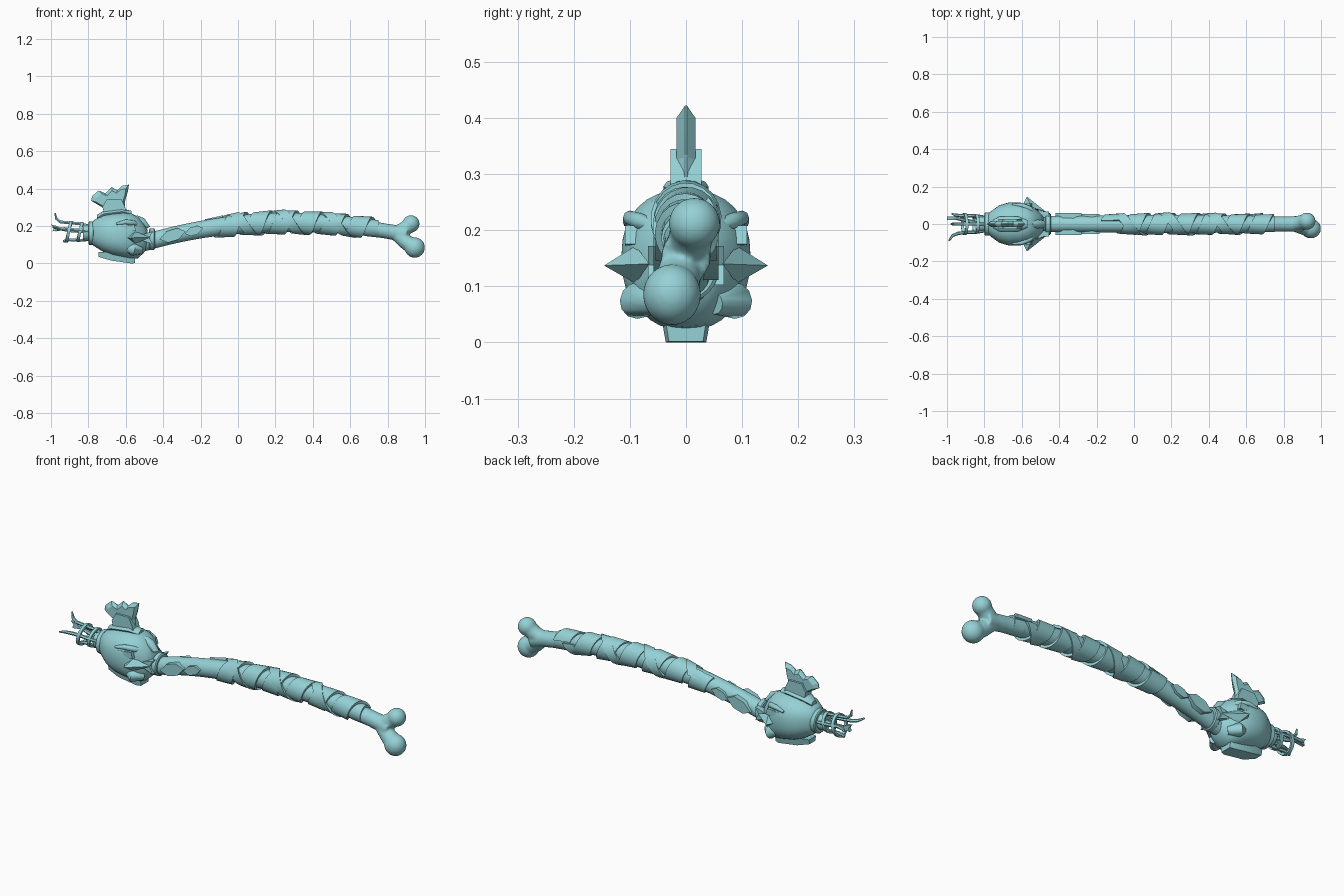
import bpy, bmesh, math
from mathutils import Vector, Matrix

cube = bpy.data.objects.get("Cube")
if cube:
    bpy.data.objects.remove(cube)

TEAL = (0.30, 0.64, 0.67, 1)
mat = bpy.data.materials.new("pale teal")
mat.use_nodes = True
mat.diffuse_color = TEAL
mat.node_tree.nodes["Principled BSDF"].inputs["Base Color"].default_value = TEAL


def finish(name, bm, angle=35):
    bmesh.ops.recalc_face_normals(bm, faces=bm.faces)
    me = bpy.data.meshes.new(name)
    bm.to_mesh(me)
    bm.free()
    me.materials.append(mat)
    ob = bpy.data.objects.new(name, me)
    bpy.context.collection.objects.link(ob)
    bpy.ops.object.select_all(action='DESELECT')
    ob.select_set(True)
    bpy.context.view_layer.objects.active = ob
    bpy.ops.object.shade_smooth_by_angle(angle=math.radians(angle))
    return ob


def loft(bm, rings, close=False):
    """Skin a list of point rings; cap the ends unless closed."""
    vs = [[bm.verts.new(p) for p in r] for r in rings]
    n = len(vs[0])
    pairs = list(zip(vs, vs[1:])) + ([(vs[-1], vs[0])] if close else [])
    for a, b in pairs:
        for i in range(n):
            j = (i + 1) % n
            bm.faces.new((a[i], a[j], b[j], b[i]))
    if not close:
        bm.faces.new(vs[0])
        bm.faces.new(vs[-1])


def oval(x, y, z, ry, rz, n=24, power=1.0):
    pts = []
    for i in range(n):
        a = math.tau * i / n
        c, s = math.cos(a), math.sin(a)
        pts.append((x, y + ry * math.copysign(abs(c) ** power, c),
                    z + rz * math.copysign(abs(s) ** power, s)))
    return pts


def sweep(bm, path, sizes, n=8):
    """Tube along a path, with one radius per point."""
    path = [Vector(p) for p in path]
    rings = []
    for i, p in enumerate(path):
        d = path[min(i + 1, len(path) - 1)] - path[max(i - 1, 0)]
        q = d.to_track_quat('X', 'Z')
        rings.append([p + q @ Vector(v) for v in oval(0, 0, 0, sizes[i], sizes[i], n)])
    loft(bm, rings)


def plate(bm, outline, y0, y1, inset=0.0, depth=0.0):
    """Extrude an x-z outline between two depths; optionally recess both faces."""
    rings = [[(x, y, z) for x, z in outline] for y in (y0, y1)]
    loft(bm, rings)
    if inset:
        bm.faces.ensure_lookup_table()
        bmesh.ops.inset_individual(bm, faces=list(bm.faces)[-2:], thickness=inset, depth=depth)


def mid(x):
    return 0.22 - (0.194 if x < 0.25 else 0.139) * (x - 0.25) ** 2


# Curved shaft
def shaft_r(x):
    return 0.046 + 0.006 * math.exp(-((x - 0.2) / 0.3) ** 2)

bm = bmesh.new()
loft(bm, [oval(x, 0, mid(x), shaft_r(x) * 0.95, shaft_r(x))
          for x in [-0.5 + 0.05 * i for i in range(26)]])
finish("shaft", bm)

# Knuckled bone end, fused from overlapping tubes and balls
bm = bmesh.new()
sweep(bm, [(0.68, 0, 0.19), (0.78, 0, 0.175), (0.84, 0, 0.165), (0.9, 0, 0.15)],
      [0.044, 0.04, 0.041, 0.045], 20)
for tip, r, ln in (((0.925, 0.015, 0.212), 0.046, 1.0), ((0.945, -0.025, 0.085), 0.052, 1.05)):
    bmesh.ops.create_uvsphere(bm, u_segments=24, v_segments=16, radius=r,
                              matrix=Matrix.Translation(tip) @ Matrix.Diagonal((ln, 1, ln, 1)))
    sweep(bm, [(0.84, 0, 0.162), (0.89, tip[1] / 2, (0.155 + tip[2]) / 2), tip],
          [0.035, 0.04, r * 0.9], 16)
bone = finish("bone_end", bm, 180)
rm = bone.modifiers.new("fuse", 'REMESH')
rm.mode, rm.voxel_size, rm.use_smooth_shade = 'VOXEL', 0.006, True
sm = bone.modifiers.new("soften", 'SMOOTH')
sm.iterations, sm.factor = 6, 0.5


# Cloth wraps: a wide helix with lifted edge, plus a crossing one
def wrap(name, x0, x1, pitch, width, lift, sense, phase):
    bm = bmesh.new()
    steps = int(abs(x1 - x0) / pitch * 20)
    rings = []
    for i in range(steps + 1):
        x = x0 + (x1 - x0) * i / steps
        a = phase + sense * math.tau * (x - x0) / pitch
        ring = []
        for side, thick in ((-1, 0), (1, 0), (1, 1), (-1, 1)):
            px = x + side * width / 2
            r = shaft_r(px) + lift + 0.003 * side + (0.008 if thick else -0.006)
            ring.append((px, r * math.cos(a) * 0.92, mid(px) + r * math.sin(a)))
        rings.append(ring)
    loft(bm, rings)
    finish(name, bm)

wrap("main_wrap", -0.13, 0.7, 0.135, 0.095, 0.003, -1, 1.2)
wrap("crossing_wrap", -0.08, 0.66, 0.25, 0.06, 0.006, 1, 0.4)

# Head, lofted from back to face: x, half width, bottom, top
bm = bmesh.new()
head = [(-0.785, .05, .105, .215), (-0.765, .068, .09, .235), (-0.72, .1, .062, .258),
        (-0.67, .115, .042, .268), (-0.61, .115, .03, .272), (-0.57, .105, .022, .268),
        (-0.535, .088, .028, .25), (-0.505, .062, .055, .215), (-0.485, .045, .085, .18)]
loft(bm, [oval(x, 0, (a + b) / 2, w, (b - a) / 2, 32, 0.85) for x, w, a, b in head])
finish("head", bm, 50)

# Face: nose, brows, slanted eyes, cheeks and ears
bm = bmesh.new()
sweep(bm, [(-0.55, 0, 0.24), (-0.515, 0, 0.222), (-0.49, 0, 0.195), (-0.51, 0, 0.165)],
      [0.02, 0.024, 0.02, 0.012], 12)
finish("nose", bm, 60)
for side, label in ((1, "left"), (-1, "right")):
    bm = bmesh.new()
    sweep(bm, [(-0.65, side * .106, .212), (-0.6, side * .1, .222),
               (-0.555, side * .08, .215), (-0.525, side * .04, .2)],
          [0.006, 0.013, 0.015, 0.008], 8)
    finish(label + "_brow", bm, 50)
    bm = bmesh.new()
    plate(bm, [(-0.63, .2), (-0.555, .208), (-0.545, .175), (-0.575, .172)],
          side * .085, side * .109, 0.006, -0.006)
    finish(label + "_eye", bm)
    bm = bmesh.new()
    sweep(bm, [(-0.6, side * .07, .09), (-0.56, side * .085, .075), (-0.52, side * .05, .07)],
          [0.02, 0.034, 0.02], 12)
    finish(label + "_cheek", bm, 60)
    # pointed ear with a ridge
    bm = bmesh.new()
    base = [(-0.6, .09, .137), (-0.55, .09, .172), (-0.47, .065, .14), (-0.55, .09, .105)]
    vs = [bm.verts.new((x, side * y, z)) for x, y, z in base]
    tip = bm.verts.new((-0.572, side * .146, .137))
    bm.faces.new(vs)
    for i in range(4):
        bm.faces.new((vs[i], vs[(i + 1) % 4], tip))
    finish(label + "_ear", bm, 10)
    # barbed plate where the head meets the shaft
    bm = bmesh.new()
    plate(bm, [(-0.56, .14), (-0.455, .172), (-0.475, .138), (-0.455, .102)],
          side * .035, side * .068, 0.01, -0.006)
    finish(label + "_barb", bm)
    # lozenge frames on the shaft
    for k, (cx, lx, lz, out) in enumerate(((-0.35, .07, .033, .058), (-0.235, .05, .024, .054))):
        bm = bmesh.new()
        pts = [(-1, -.1), (-.45, .9), (.35, 1), (1, .1), (.45, -.9), (-.35, -1)]
        plate(bm, [(cx + u * lx, mid(cx) + v * lz + u * lx * .25) for u, v in pts],
              side * .03, side * out, 0.01, -0.008)
        finish(label + "_lozenge_" + str(k + 1), bm)

# Chin guard beneath the head
bm = bmesh.new()
loft(bm, [[(x, y * w, z) for y, z in ((-.8, lo), (.8, lo), (1, hi), (-1, hi))]
          for x, w, lo, hi in ((-0.745, .03, .035, .06), (-0.68, .045, .016, .06),
                               (-0.57, .045, 0, .05), (-0.55, .038, .002, .05))])
finish("chin_guard", bm)

# Collars around the shaft and behind the head
for name, x, z, r, w in (("neck_collar", -0.46, .13, .058, .03),
                         ("rear_collar", -0.785, .162, .062, .03),
                         ("rear_socket", -0.81, .164, .042, .04)):
    bm = bmesh.new()
    loft(bm, [oval(x + dx * w, 0, z, r * k, r * k)
              for dx, k in ((-.5, .9), (-.35, 1), (.35, 1), (.5, .9))])
    finish(name, bm)

# Crest fin: thin sharp-edged fan in a thicker mount
bm = bmesh.new()
fan = [(-0.70, .26), (-0.725, .3), (-0.785, .335), (-0.78, .36), (-0.745, .39), (-0.71, .375),
       (-0.675, .408), (-0.645, .392), (-0.62, .415), (-0.583, .422), (-0.59, .38),
       (-0.605, .33), (-0.6, .26)]
cx, cz = -0.665, 0.31
rings = []
for y, k in ((-.017, .8), (-.002, 1), (.002, 1), (.017, .8)):
    rings.append([(cx + (x - cx) * k, y, cz + (z - cz) * k) for x, z in fan])
loft(bm, rings)
finish("crest_fin", bm, 15)
bm = bmesh.new()
plate(bm, [(-0.715, .262), (-0.725, .305), (-0.7, .345), (-0.625, .345),
           (-0.605, .305), (-0.595, .262)], -.028, .028, 0.014, -0.014)
finish("crest_frame", bm)
bm = bmesh.new()
loft(bm, [oval(x, 0, z, w, .016, 12) for x, z, w in
          ((-0.755, .243, .02), (-0.72, .265, .04), (-0.62, .278, .04), (-0.57, .265, .02))])
finish("crest_mount", bm, 50)

# Rear cage: flat bands joined by four rods
for k, (x, r) in enumerate(((-0.845, .052), (-0.905, .058))):
    bm = bmesh.new()
    section = ((-.008, 1), (.008, 1), (.008, .8), (-.008, .8))
    rings = []
    for i in range(28):
        a = math.tau * i / 28
        rings.append([(x + dx + .012 * math.sin(a), r * q * math.cos(a),
                       .17 + r * q * math.sin(a)) for dx, q in section])
    loft(bm, rings, True)
    finish("cage_band_" + str(k + 1), bm)

# Rods continue past the bands into curled prongs: end offsets in x, y, z
prongs = (("upper", 0, .045, (-.95, 0, .222), (-.972, 0, .24), (-.978, 0, .27)),
          ("lower", 0, -.045, (-.9, 0, .124), (-.92, 0, .122), (-.935, 0, .118)),
          ("left", .045, .01, (-.93, .045, .186), (-.955, .048, .182), (-.975, .055, .175)),
          ("right", -.045, .01, (-.94, -.05, .184), (-.97, -.062, .188), (-.99, -.09, .195)))
for name, y, dz, *end in prongs:
    bm = bmesh.new()
    sweep(bm, [(-0.79, y * .8, .164 + dz * .8), (-0.85, y, .168 + dz), (-0.9, y, .172 + dz)]
          + [p for p in end if p[0] < -0.9], [.008, .009, .009, .009, .008, .004]
          [:3 + sum(p[0] < -0.9 for p in end)], 6)
    finish(name + "_prong", bm)

# Blade-shaped tip at the far end
bm = bmesh.new()
sweep(bm, [(-.82, 0, .17), (-.9, .02, .176), (-.95, .03, .184)], [.01, .01, .008], 6)
plate(bm, [(-.94, .178), (-.965, .2), (-1.0, .208), (-.985, .19), (-.992, .172)], .022, .04)
finish("blade_tip", bm)
